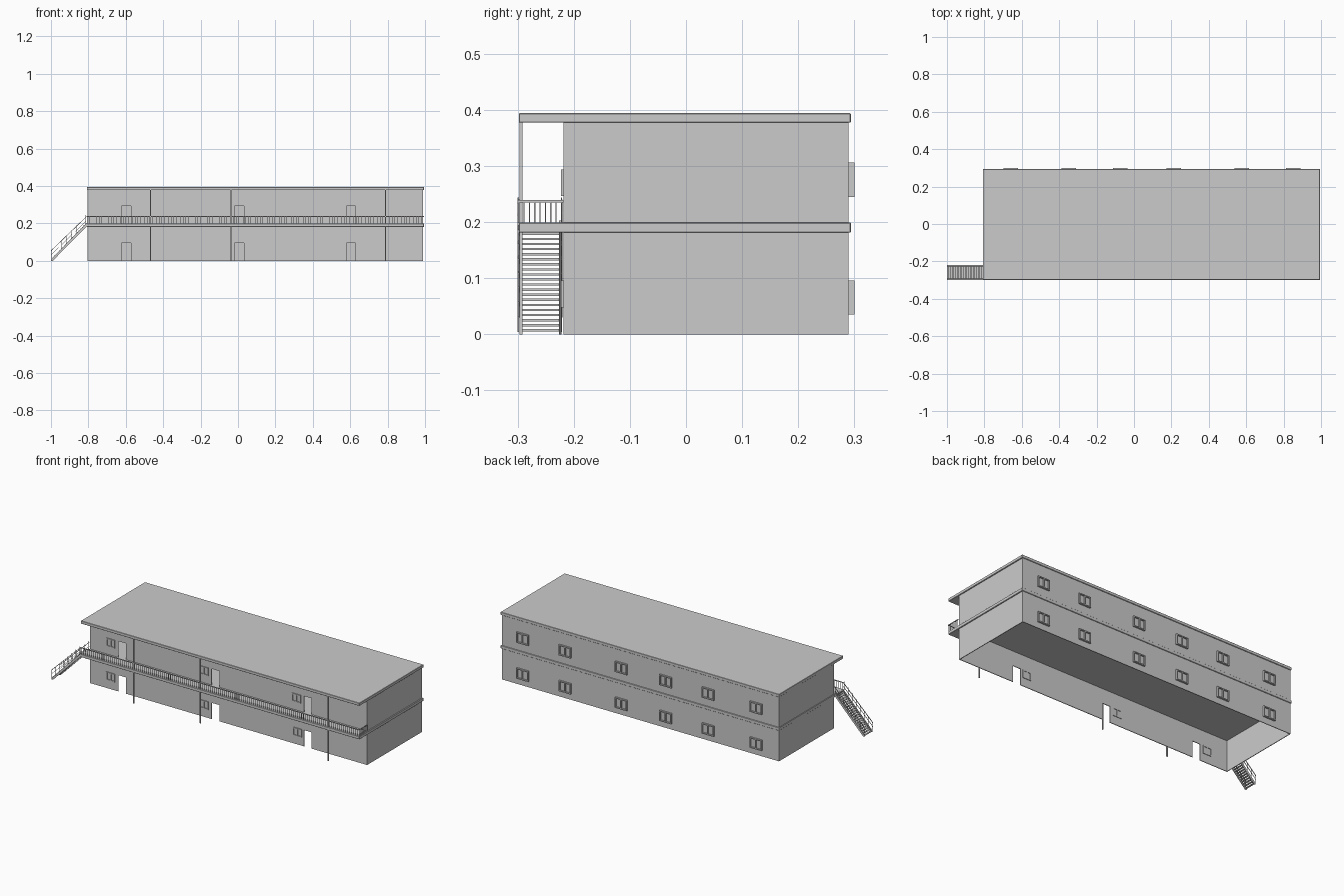
import bpy, bmesh

if "Cube" in bpy.data.objects:
    bpy.data.objects.remove(bpy.data.objects["Cube"])

X0, X1 = -0.805, 0.988        # wall ends
YF, YB = -0.218, 0.290        # front and back wall faces
SLAB, DECK, TOP = 0.181, 0.199, 0.377
T = 0.004                     # wall thickness


def finish(name, bm):
    bmesh.ops.recalc_face_normals(bm, faces=bm.faces)
    mesh = bpy.data.meshes.new(name)
    bm.to_mesh(mesh)
    bm.free()
    ob = bpy.data.objects.new(name, mesh)
    bpy.context.collection.objects.link(ob)
    return ob


def box(bm, x0, x1, y0, y1, z0, z1):
    vs = bmesh.ops.create_cube(bm, size=1)["verts"]
    for v in vs:
        v.co = (x0 + (v.co.x + .5) * (x1 - x0),
                y0 + (v.co.y + .5) * (y1 - y0),
                z0 + (v.co.z + .5) * (z1 - z0))


def prism(bm, pts, y0, y1):
    """Extrude an x-z outline along y."""
    f = bm.faces.new([bm.verts.new((x, y0, z)) for x, z in pts])
    ext = bmesh.ops.extrude_face_region(bm, geom=[f])["geom"]
    for v in ext:
        if isinstance(v, bmesh.types.BMVert):
            v.co.y = y1


# Walls: one hollow storey each, door notches in the front
doors = [(-0.622, -0.572), (-0.019, 0.032), (0.580, 0.629)]
for name, z0, z1 in (("ground_walls", 0, SLAB), ("upper_walls", DECK, TOP)):
    bm = bmesh.new()
    outline = [(X0, z0)]
    for a, b in doors:
        h = z0 + 0.095
        outline += [(a, z0), (a, h), (b, h), (b, z0)]
    outline += [(X1, z0), (X1, z1), (X0, z1)]
    prism(bm, outline, YF, YF + T)
    box(bm, X0, X1, YB - T, YB, z0, z1)
    box(bm, X0, X0 + T, YF + T, YB - T, z0, z1)
    box(bm, X1 - T, X1, YF + T, YB - T, z0, z1)
    finish(name, bm)

# Balcony floor slab and roof slab with softened edges
for name, z0, z1 in (("floor_slab", SLAB, DECK), ("roof_slab", TOP, 0.394)):
    bm = bmesh.new()
    box(bm, -0.808, 0.994, -0.298, 0.294, z0, z1)
    ob = finish(name, bm)
    mod = ob.modifiers.new("edge", "BEVEL")
    mod.width = 0.0015
    mod.segments = 1


# Windows: frame, centre bar and recessed panes
def window(bm, x0, x1, z0, z1, y0, y1):
    w = 0.006
    box(bm, x0, x1, y0, y1, z0, z0 + w)
    box(bm, x0, x1, y0, y1, z1 - w, z1)
    for a in (x0, x1 - w, (x0 + x1 - w) / 2):
        box(bm, a, a + w, y0, y1, z0 + w, z1 - w)
    m = (y0 + y1) / 2
    box(bm, x0 + w, x1 - w, m - .001, m + .001, z0 + w, z1 - w)


bm = bmesh.new()
for x, z in ((-.698, .048), (-.094, .048), (.51, .048),
             (-.698, .246), (-.094, .246), (.503, .246)):
    window(bm, x, x + .056, z, z + .048, -0.223, -0.211)
finish("front_windows", bm)

bm = bmesh.new()
for x in (-.697, -.387, -.113, .174, .538, .813):
    for z in (.035, .245):
        window(bm, x, x + .077, z, z + .061, 0.282, 0.300)
finish("back_windows", bm)

# Balcony posts
bm = bmesh.new()
for x in (-0.468, -0.037, 0.789):
    box(bm, x - .003, x + .003, -0.297, -0.291, 0, TOP)
finish("balcony_posts", bm)

# Balcony railing along the front and the right end
bm = bmesh.new()
r = 0.001
n = 140
for i in range(n + 1):
    x = -0.806 + i * 1.798 / n
    box(bm, x - r, x + r, -0.299, -0.297, DECK, 0.236)
for i in range(1, 9):
    y = -0.298 + i * 0.0095
    box(bm, 0.991, 0.993, y - r, y + r, DECK, 0.236)
box(bm, -0.807, 0.994, -0.300, -0.296, 0.235, 0.239)
box(bm, 0.990, 0.994, -0.296, YF, 0.235, 0.239)
finish("balcony_railing", bm)

# Stair treads
STEPS, SX, EX = 22, -1.0, -0.808
run, rise = (EX - SX) / STEPS, DECK / STEPS
bm = bmesh.new()
for i in range(STEPS):
    x, z = SX + i * run, (i + 1) * rise
    box(bm, x, x + run * 1.1, -0.292, -0.226, z - .004, z)
finish("stair_treads", bm)

# Stair side beams
bm = bmesh.new()
for y in (-0.296, -0.226):
    prism(bm, [(SX, 0), (SX + .01, 0), (EX, DECK - .014), (EX, DECK + .004),
               (SX, .008)], y, y + .004)
finish("stair_side_beams", bm)

# Stair handrails with uprights
bm = bmesh.new()
for y in (-0.299, -0.222):
    for h, t in ((.051, .004), (.030, .002)):
        prism(bm, [(SX, h), (EX, DECK + h - .014), (EX, DECK + h + t - .014),
                   (SX, h + t)], y - .001, y + .002)
    for i in range(0, STEPS, 3):
        x, z = SX + (i + .4) * run, (i + .4) * rise
        box(bm, x - r, x + r, y - .001, y + .001, z, z + .050)
finish("stair_handrails", bm)
